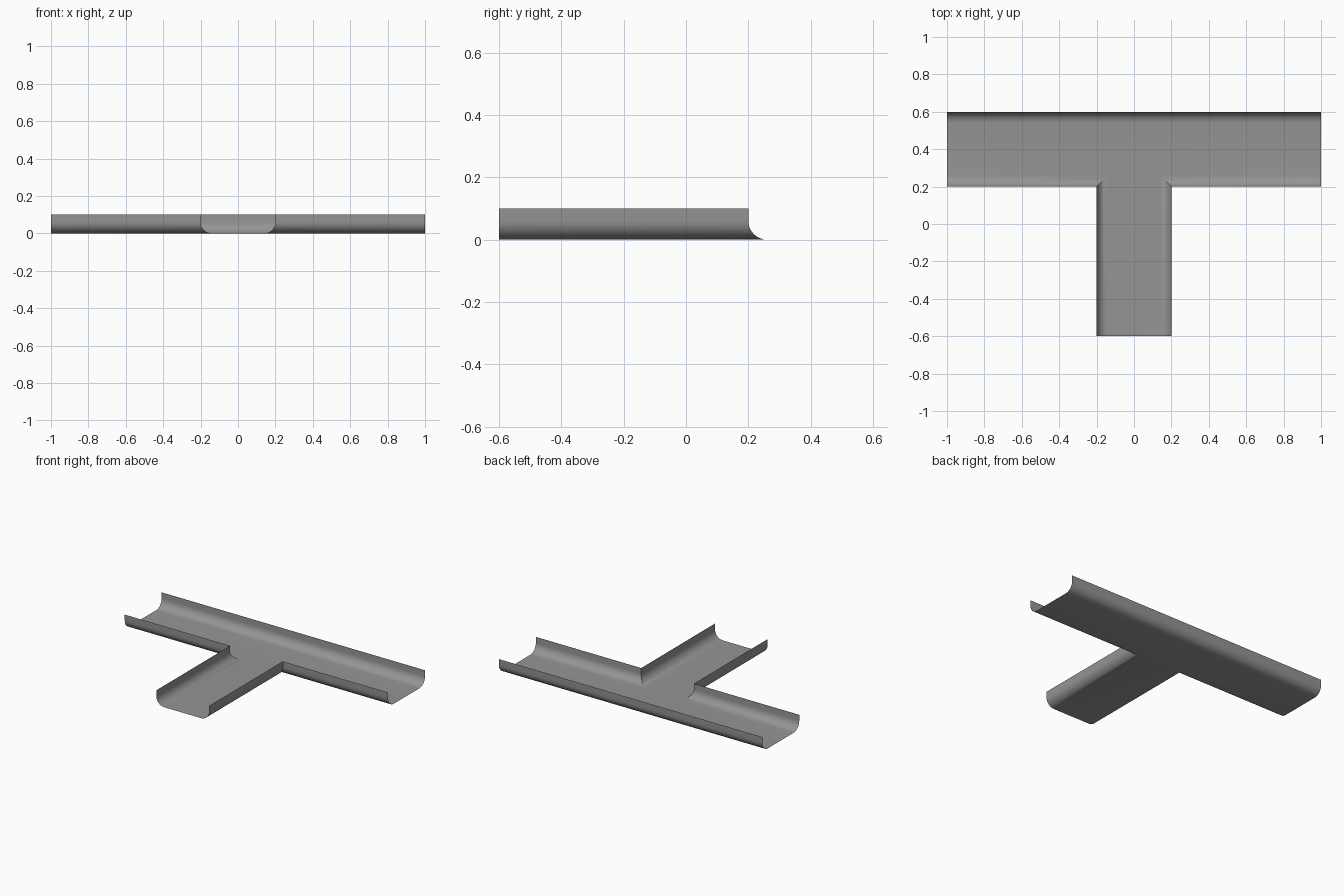
import bpy, bmesh, math

cube = bpy.data.objects.get("Cube")
if cube:
    bpy.data.objects.remove(cube, do_unlink=True)

HALF_LENGTH = 1.0     # main channel runs along x
FRONT, INNER, BACK = -0.6, 0.2, 0.6
HALF_WIDTH = 0.2      # branch channel
HEIGHT, RADIUS, STEPS = 0.1, 0.06, 8

grey = bpy.data.materials.new("channel_grey")
grey.use_nodes = True
colour = (0.3, 0.3, 0.3, 1)
grey.diffuse_color = colour
grey.node_tree.nodes["Principled BSDF"].inputs["Base Color"].default_value = colour

# Wall section as (inset, height): straight rim, then a quarter-round down to the floor
section = [(0, HEIGHT)]
for i in range(STEPS + 1):
    a = math.pi / 2 * i / STEPS
    section.append((RADIUS * (1 - math.cos(a)), RADIUS * (1 - math.sin(a))))


def back_path(d):
    x = HALF_WIDTH - d
    return [(s, BACK - d) for s in (HALF_LENGTH, x, -x, -HALF_LENGTH)]


def side_path(d, side):
    x, y = side * (HALF_WIDTH - d), INNER + d
    return [(side * HALF_LENGTH, y), (x, y), (x, FRONT)]


bm = bmesh.new()


def loft(path):
    """Sweep the wall section along a path and return the lowest row."""
    rows = [[bm.verts.new((x, y, z)) for x, y in path(d)] for d, z in section]
    for upper, lower in zip(rows, rows[1:]):
        for i in range(len(upper) - 1):
            bm.faces.new((upper[i], upper[i + 1], lower[i + 1], lower[i]))
    return rows[-1]


# Back wall and the two mitred corner walls
back = loft(back_path)
right = loft(lambda d: side_path(d, 1))
left = loft(lambda d: side_path(d, -1))

# Flat floor of the tee
bm.faces.new((right[0], back[0], back[1], right[1]))
bm.faces.new((right[1], back[1], back[2], left[1]))
bm.faces.new((left[1], back[2], back[3], left[0]))
bm.faces.new((right[2], right[1], left[1], left[2]))
bmesh.ops.recalc_face_normals(bm, faces=bm.faces)

# Face the open trough upwards
if sum(f.normal.z * f.calc_area() for f in bm.faces) < 0:
    bmesh.ops.reverse_faces(bm, faces=bm.faces)

mesh = bpy.data.meshes.new("tee_channel")
bm.to_mesh(mesh)
bm.free()
mesh.materials.append(grey)
channel = bpy.data.objects.new("tee_channel", mesh)
bpy.context.collection.objects.link(channel)

bpy.ops.object.select_all(action="DESELECT")
channel.select_set(True)
bpy.context.view_layer.objects.active = channel
bpy.ops.object.shade_smooth_by_angle(angle=math.radians(35))
